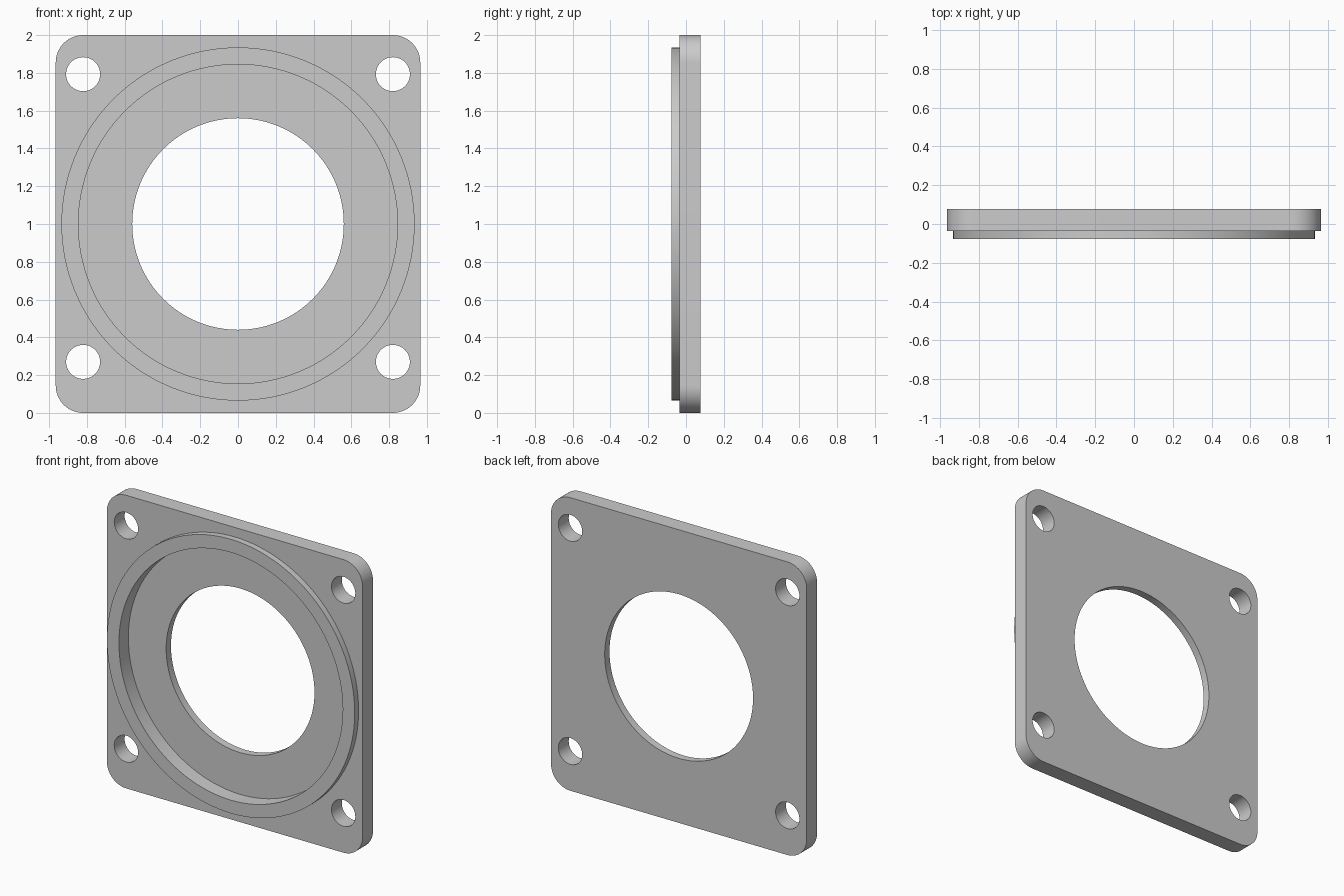
import bpy
import bmesh
import math
from mathutils import Matrix, Vector

old = bpy.data.objects.get("Cube")
if old:
    bpy.data.objects.remove(old, do_unlink=True)

# Main dimensions; depth runs along y, front is negative
HALF_WIDTH, HEIGHT, CORNER = 0.965, 2.0, 0.145
PLATE_FRONT, PLATE_BACK = -0.035, 0.077
RIM_FRONT, RECESS_FLOOR = -0.077, 0.025
RIM_RADIUS, RECESS_RADIUS, BORE_RADIUS = 0.935, 0.845, 0.56
BOLT_RADIUS, BOLT_X, BOLT_HEIGHTS = 0.09, 0.82, (0.27, 1.793)
MIDDLE = HEIGHT / 2

grey = bpy.data.materials.new("light grey metal")
grey.use_nodes = True
colour = (0.6, 0.6, 0.6, 1.0)
grey.diffuse_color = colour
grey.node_tree.nodes["Principled BSDF"].inputs["Base Color"].default_value = colour


def make_object(name, bm):
    bmesh.ops.recalc_face_normals(bm, faces=bm.faces)
    mesh = bpy.data.meshes.new(name)
    bm.to_mesh(mesh)
    bm.free()
    mesh.materials.append(grey)
    obj = bpy.data.objects.new(name, mesh)
    bpy.context.collection.objects.link(obj)
    return obj


def disc(name, x, z, radius, front, back, sides=128):
    """Cylinder along y between two depths."""
    bm = bmesh.new()
    place = Matrix.Translation((x, (front + back) / 2, z)) @ Matrix.Rotation(math.pi / 2, 4, "X")
    bmesh.ops.create_cone(bm, cap_ends=True, segments=sides, radius1=radius,
                          radius2=radius, depth=back - front, matrix=place)
    return make_object(name, bm)


def rounded_plate(name):
    """Rectangle with rounded corners, extruded along y."""
    bm = bmesh.new()
    steps = 16
    verts = []
    for quarter, (sx, sz) in enumerate(((1, 1), (-1, 1), (-1, -1), (1, -1))):
        for i in range(steps + 1):
            angle = (quarter + i / steps) * math.pi / 2
            x = sx * (HALF_WIDTH - CORNER) + CORNER * math.cos(angle)
            z = MIDDLE + sz * (MIDDLE - CORNER) + CORNER * math.sin(angle)
            verts.append(bm.verts.new((x, PLATE_FRONT, z)))
    face = bm.faces.new(verts)
    result = bmesh.ops.extrude_face_region(bm, geom=[face], use_keep_orig=True)
    moved = [v for v in result["geom"] if isinstance(v, bmesh.types.BMVert)]
    bmesh.ops.translate(bm, verts=moved, vec=Vector((0, PLATE_BACK - PLATE_FRONT, 0)))
    return make_object(name, bm)


def combine(body, tool, operation):
    """Apply a boolean and discard the tool."""
    tool.hide_render = True
    mod = body.modifiers.new(operation.lower(), "BOOLEAN")
    mod.operation = operation
    mod.solver = "EXACT"
    mod.object = tool
    bpy.ops.object.select_all(action="DESELECT")
    body.select_set(True)
    bpy.context.view_layer.objects.active = body
    bpy.ops.object.modifier_apply(modifier=mod.name)
    bpy.data.objects.remove(tool, do_unlink=True)


# Square plate with the raised round rim on its front
flange = rounded_plate("flange_plate")
combine(flange, disc("rim", 0, MIDDLE, RIM_RADIUS, RIM_FRONT, 0), "UNION")

# Stepped recess and central bore
combine(flange, disc("recess", 0, MIDDLE, RECESS_RADIUS, -0.2, RECESS_FLOOR), "DIFFERENCE")
combine(flange, disc("bore", 0, MIDDLE, BORE_RADIUS, -0.2, 0.2), "DIFFERENCE")

# Bolt holes near the corners
for side in (-1, 1):
    for height in BOLT_HEIGHTS:
        hole = disc("bolt_hole", side * BOLT_X, height, BOLT_RADIUS, -0.2, 0.2, 48)
        combine(flange, hole, "DIFFERENCE")

bpy.ops.object.shade_smooth_by_angle(angle=math.radians(30))
